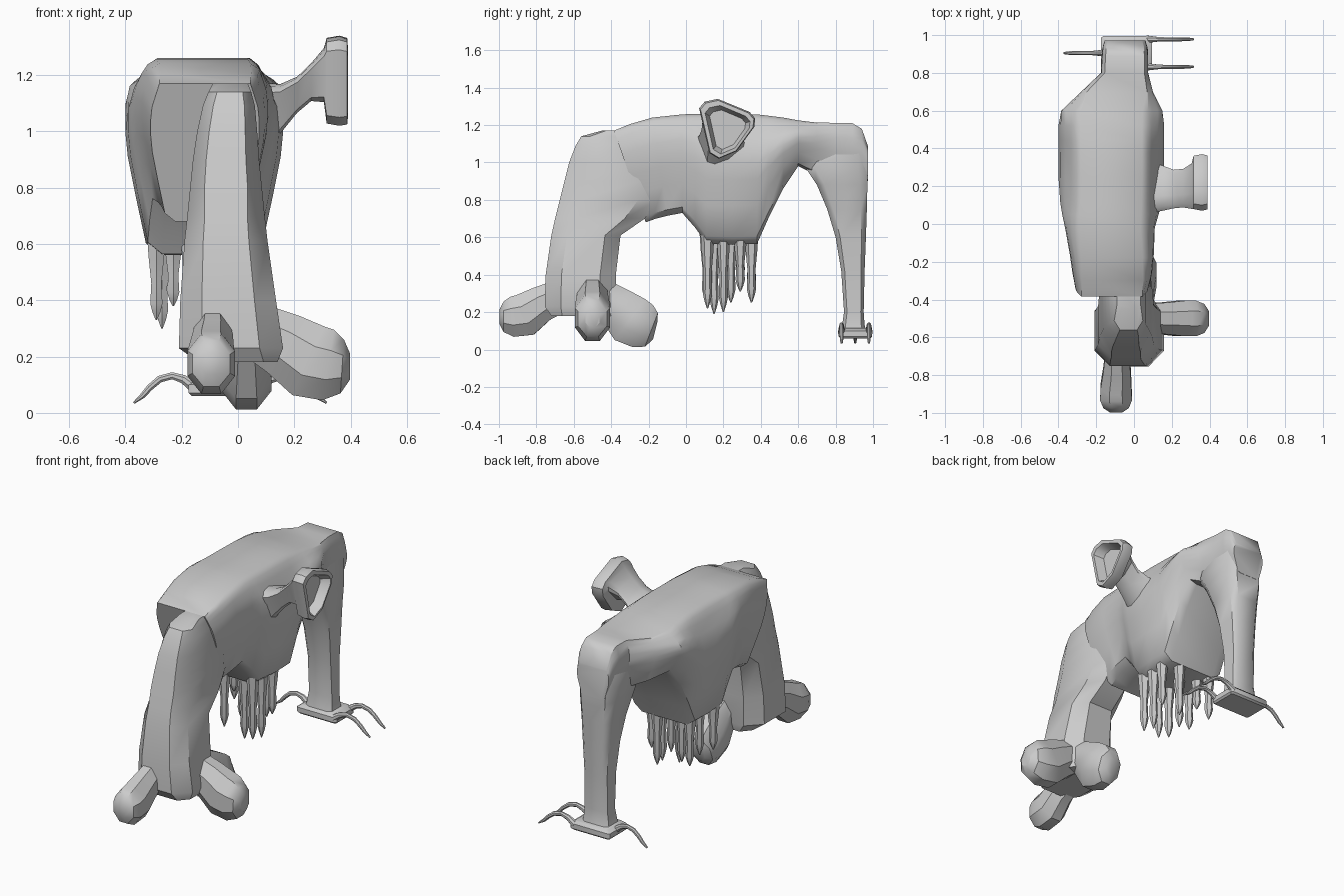
import bpy, bmesh, math
from mathutils import Vector


def loft(name, rings, smooth=35):
    """Skin a list of equal-length rings and close both ends."""
    bm = bmesh.new()
    vs = [[bm.verts.new(p) for p in ring] for ring in rings]
    n = len(vs[0])
    for a, b in zip(vs, vs[1:]):
        for i in range(n):
            j = (i + 1) % n
            bm.faces.new((a[i], a[j], b[j], b[i]))
    bm.faces.new(vs[0][::-1])
    bm.faces.new(vs[-1])
    bmesh.ops.recalc_face_normals(bm, faces=bm.faces[:])
    mesh = bpy.data.meshes.new(name)
    bm.to_mesh(mesh)
    bm.free()
    ob = bpy.data.objects.new(name, mesh)
    bpy.context.collection.objects.link(ob)
    bpy.ops.object.select_all(action='DESELECT')
    ob.select_set(True)
    bpy.context.view_layer.objects.active = ob
    bpy.ops.object.shade_smooth_by_angle(angle=math.radians(smooth))
    return ob


def box_ring(z, x0, x1, y0, y1, c=0.25):
    """Horizontal rectangle with chamfered corners."""
    cx, cy, hx, hy = (x0 + x1) / 2, (y0 + y1) / 2, (x1 - x0) / 2, (y1 - y0) / 2
    k = 1 - c
    pts = [(1, -k), (1, k), (k, 1), (-k, 1), (-1, k), (-1, -k), (-k, -1), (k, -1)]
    return [(cx + u * hx, cy + v * hy, z) for u, v in pts]


def tube(name, path, radii, sides=8):
    """Tapered tube: radii are (width, height) pairs per path point."""
    path = [Vector(p) for p in path]
    rings = []
    for i, p in enumerate(path):
        t = (path[min(i + 1, len(path) - 1)] - path[max(i - 1, 0)]).normalized()
        side = t.cross(Vector((0, 0, 1)))
        side = side.normalized() if side.length > 0.3 else Vector((1, 0, 0))
        up = side.cross(t).normalized()
        w, h = radii[i]
        k = 1.04
        rings.append([p + side * (w * k * math.cos(a)) + up * (h * k * math.sin(a))
                      for a in [(j + 0.5) * 2 * math.pi / sides for j in range(sides)]])
    return loft(name, rings)


# Body: one half-profile, mirrored and scaled into sections along y
half = [(0.55, 0), (0.74, 0.06), (0.87, 0.3), (0.97, 0.5), (1, 0.62),
        (0.96, 0.74), (0.87, 0.83), (0.76, 0.91), (0.69, 0.965), (0.58, 1)]
profile = half + [(-u, v) for u, v in reversed(half)]


def body_ring(y, l, r, b, t, lean=0):
    """Cross-section whose top keeps a constant-width flat back."""
    hw, ring = (r - l) / 2, []
    for u, v in profile:
        x = abs(u) * hw
        if v > 0.7:
            x = min(0.28 * abs(u), hw * (1 - 0.8 * max(0, v - 0.8)))
        ring.append(((l + r) / 2 + math.copysign(x, u), y + lean * (1 - v), b + v * (t - b)))
    return ring


loft("body", [body_ring(*s) for s in [  # y, left, right, bottom, top, lean
    (-0.385, -0.31, 0.075, 0.68, 1.17, 0.17), (-0.30, -0.325, 0.095, 0.70, 1.205, 0.14),
    (-0.18, -0.34, 0.105, 0.715, 1.24, 0.08), (-0.02, -0.365, 0.11, 0.73, 1.257),
    (0.05, -0.38, 0.13, 0.65, 1.26), (0.11, -0.39, 0.145, 0.565, 1.26),
    (0.25, -0.40, 0.16, 0.56, 1.26), (0.38, -0.40, 0.16, 0.565, 1.257),
    (0.44, -0.40, 0.16, 0.70, 1.25), (0.52, -0.40, 0.16, 0.86, 1.24),
    (0.60, -0.385, 0.15, 0.98, 1.225), (0.70, -0.28, 0.10, 0.93, 1.213),
    (0.80, -0.175, 0.075, 0.90, 1.212), (0.89, -0.17, 0.075, 0.90, 1.21),
    (0.94, -0.165, 0.07, 0.90, 1.18), (0.972, -0.155, 0.06, 0.90, 1.09)]], 40)

# Thick front leg
loft("front_leg", [box_ring(*s, c) for s, c in [
    ((0.18, -0.14, 0.14, -0.72, -0.39), 0.35), ((0.23, -0.21, 0.16, -0.755, -0.375), 0.45),
    ((0.40, -0.205, 0.135, -0.75, -0.375), 0.45), ((0.61, -0.19, 0.105, -0.72, -0.35), 0.45),
    ((0.70, -0.18, 0.095, -0.70, -0.22), 0.45), ((0.80, -0.17, 0.085, -0.675, -0.15), 0.4),
    ((0.90, -0.16, 0.075, -0.65, -0.15), 0.4),
    ((1.00, -0.145, 0.068, -0.625, -0.2), 0.4), ((1.09, -0.125, 0.06, -0.59, -0.27), 0.4),
    ((1.14, -0.105, 0.047, -0.56, -0.32), 0.4), ((1.17, -0.09, 0.035, -0.45, -0.34), 0.4)]], 35)

# Three bulbous toes
tube("front_toe", [(-0.09, -0.64, 0.30), (-0.09, -0.77, 0.245), (-0.095, -0.86, 0.185),
                   (-0.095, -0.93, 0.175), (-0.095, -0.975, 0.175), (-0.095, -0.997, 0.175)],
     [(0.06, 0.09), (0.075, 0.10), (0.085, 0.12), (0.088, 0.112), (0.07, 0.085), (0.035, 0.04)])
tube("side_toe", [(0.05, -0.5, 0.30), (0.16, -0.5, 0.245), (0.25, -0.5, 0.185),
                  (0.32, -0.5, 0.17), (0.37, -0.5, 0.165), (0.397, -0.5, 0.165)],
     [(0.08, 0.10), (0.088, 0.12), (0.098, 0.14), (0.098, 0.132), (0.08, 0.10), (0.04, 0.05)])
tube("rear_toe", [(0.03, -0.46, 0.31), (0.03, -0.37, 0.23), (0.03, -0.30, 0.16),
                  (0.03, -0.23, 0.125), (0.03, -0.185, 0.105), (0.03, -0.165, 0.10)],
     [(0.07, 0.08), (0.08, 0.115), (0.093, 0.142), (0.093, 0.13), (0.075, 0.1), (0.04, 0.05)])

# Slender rear leg
loft("rear_leg", [box_ring(*s, 0.3) for s in [
    (0.09, -0.14, 0.05, 0.83, 0.965), (0.13, -0.13, 0.04, 0.835, 0.955),
    (0.20, -0.12, 0.035, 0.845, 0.95), (0.42, -0.12, 0.035, 0.83, 0.955),
    (0.60, -0.13, 0.045, 0.80, 0.962), (0.75, -0.145, 0.055, 0.755, 0.967),
    (0.88, -0.165, 0.07, 0.70, 0.97), (0.97, -0.17, 0.075, 0.64, 0.972),
    (1.09, -0.16, 0.065, 0.68, 0.97), (1.15, -0.145, 0.055, 0.74, 0.94)]], 45)

# Flat rear foot and its curved claws
loft("rear_foot", [box_ring(*s, 0.1) for s in [
    (0.06, -0.165, 0.085, 0.825, 0.985), (0.07, -0.175, 0.095, 0.815, 0.995),
    (0.10, -0.175, 0.095, 0.815, 0.995), (0.115, -0.15, 0.07, 0.83, 0.98)]])
for i, (x, y, d) in enumerate([(0.07, 0.978, 1), (0.07, 0.832, 1), (-0.155, 0.905, -1)]):
    curve = [(0, 0.09), (0.045, 0.12), (0.09, 0.132), (0.14, 0.12), (0.18, 0.09),
             (0.21, 0.06), (0.245, 0.035)]
    if d < 0:
        curve = [(a * 0.88, z) for a, z in curve]
    tube(f"claw_{i + 1}", [(x + d * a, y, z) for a, z in curve],
         [(0.02, 0.02), (0.014, 0.016), (0.011, 0.013), (0.011, 0.013),
          (0.011, 0.012), (0.01, 0.01), (0.006, 0.004)])

# Ear-like horn: outline scaled along x, with a recessed face
outline = [(0.07, 1.29), (0.10, 1.325), (0.17, 1.34), (0.34, 1.27), (0.37, 1.235),
           (0.365, 1.19), (0.27, 1.06), (0.175, 1.02), (0.125, 1.05)]
horn = [  # x, centre y, centre z, scale y, scale z
    (0.05, 0.19, 1.04, 0.95, 0.85), (0.15, 0.19, 1.08, 0.8, 0.55),
    (0.21, 0.185, 1.13, 0.68, 0.40), (0.26, 0.19, 1.175, 0.68, 0.42),
    (0.305, 0.20, 1.20, 0.80, 0.6), (0.315, 0.22, 1.18, 0.94, 0.95),
    (0.36, 0.22, 1.18, 1, 1), (0.388, 0.22, 1.178, 0.95, 0.96),
    (0.39, 0.222, 1.175, 0.80, 0.81), (0.335, 0.222, 1.175, 0.64, 0.66)]
loft("horn", [[(x, cy + (y - 0.22) * sy, cz + (z - 1.18) * sz) for y, z in outline]
              for x, cy, cz, sy, sz in horn])

# Hanging teats below the belly
teats = [(-0.29, 0.15, 0.33), (-0.23, 0.29, 0.38), (-0.27, 0.35, 0.30), (-0.17, 0.11, 0.25),
         (-0.14, 0.24, 0.25), (-0.06, 0.15, 0.19), (-0.05, 0.35, 0.25),
         (0.02, 0.20, 0.20), (0.03, 0.29, 0.31), (0.02, 0.115, 0.22)]
for i, (x, y, tip) in enumerate(teats):
    top = 0.62
    zs = [top + (tip - top) * f for f in (0, 0.25, 0.55, 0.8, 0.9, 1)]
    tube(f"teat_{i + 1}", [(x, y, z) for z in zs],
         [(r, r) for r in (0.036, 0.03, 0.02, 0.024, 0.016, 0.003)], 6)
